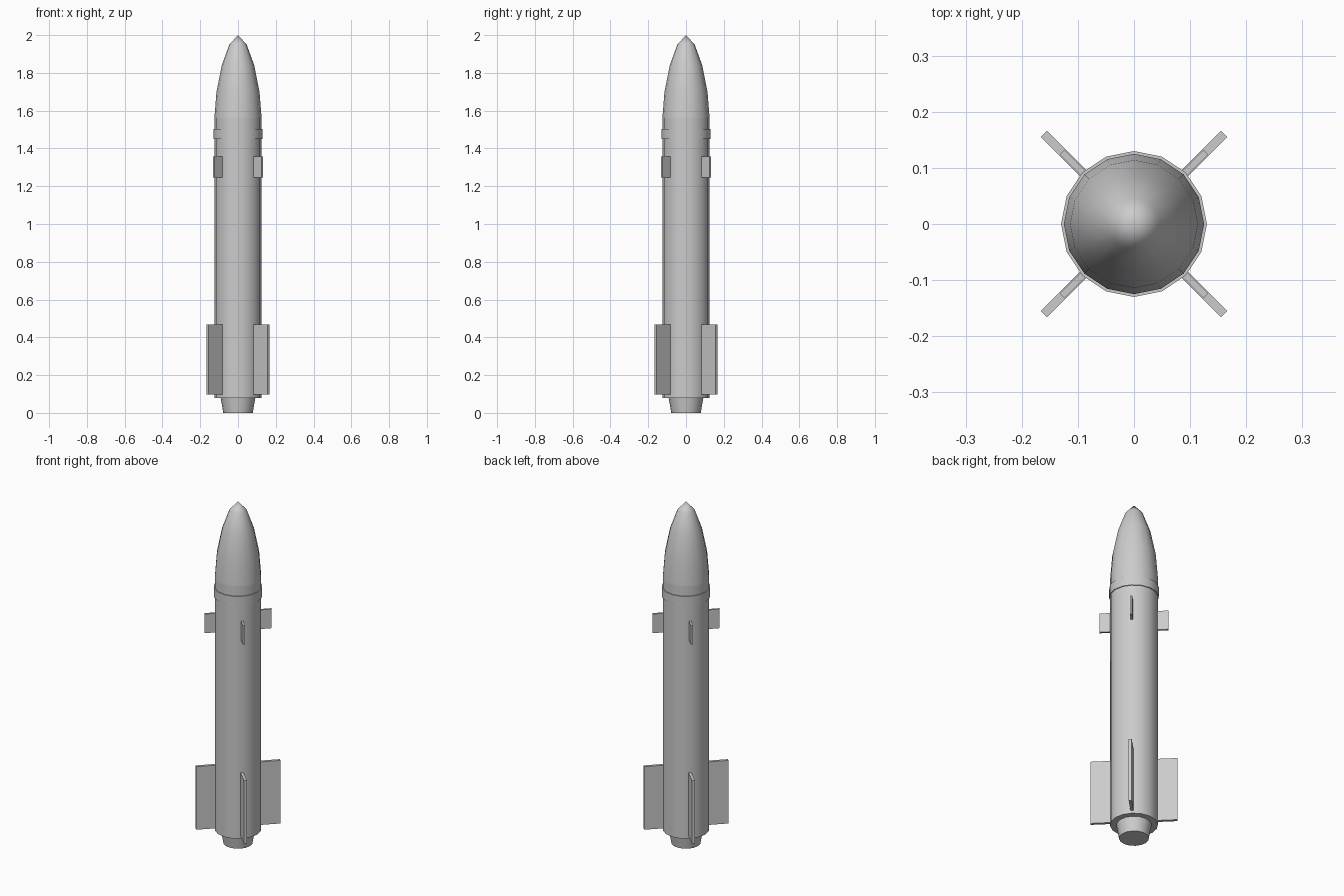
import bpy, bmesh, math
from mathutils import Matrix

if "Cube" in bpy.data.objects:
    bpy.data.objects.remove(bpy.data.objects["Cube"])

SIDES = 16
grey = bpy.data.materials.new("light_grey")
grey.diffuse_color = (0.6, 0.6, 0.6, 1)
grey.use_nodes = True
grey.node_tree.nodes["Principled BSDF"].inputs["Base Color"].default_value = grey.diffuse_color


def finish(bm, name, smooth):
    bmesh.ops.recalc_face_normals(bm, faces=bm.faces)
    me = bpy.data.meshes.new(name)
    bm.to_mesh(me)
    bm.free()
    me.materials.append(grey)
    ob = bpy.data.objects.new(name, me)
    bpy.context.collection.objects.link(ob)
    if smooth:
        bpy.ops.object.select_all(action='DESELECT')
        ob.select_set(True)
        bpy.context.view_layer.objects.active = ob
        bpy.ops.object.shade_smooth_by_angle(angle=math.radians(40))


def lathe(name, profile):
    """Turn (radius, z) points round the z axis; radius 0 makes a tip."""
    bm = bmesh.new()
    rings = []
    for r, z in profile:
        n = SIDES if r > 0 else 1
        rings.append([bm.verts.new((r * math.cos(math.tau * i / SIDES),
                                    r * math.sin(math.tau * i / SIDES), z)) for i in range(n)])
    for a, b in zip(rings, rings[1:]):
        for i in range(SIDES):
            j = (i + 1) % SIDES
            if len(b) == 1:
                bm.faces.new((a[i], a[j], b[0]))
            else:
                bm.faces.new((a[i], a[j], b[j], b[i]))
    for ring in (rings[0], rings[-1]):
        if len(ring) > 1:
            bm.faces.new(ring)
    finish(bm, name, True)


def fins(name, r0, r1, z0, z1, thick):
    """Four flat plates on the diagonals."""
    for k in range(4):
        bm = bmesh.new()
        bmesh.ops.create_cube(bm, size=1)
        m = (Matrix.Rotation(math.radians(45 + 90 * k), 4, 'Z')
             @ Matrix.Translation(((r0 + r1) / 2, 0, (z0 + z1) / 2))
             @ Matrix.Diagonal((r1 - r0, thick, z1 - z0, 1)))
        bmesh.ops.transform(bm, matrix=m, verts=bm.verts)
        finish(bm, f"{name}_{k + 1}", False)


# Body tube, nose, collar and exhaust nozzle
lathe("body", [(0.125, 0.08), (0.125, 1.56)])
lathe("nose_cone", [(0.125, 1.56), (0.114, 1.70), (0.086, 1.84), (0.046, 1.95), (0, 2.0)])
lathe("collar_ring", [(0.13, 1.45), (0.13, 1.503)])
lathe("nozzle", [(0.078, 0), (0.092, 0.08)])

# Tail fins and small forward fins
fins("tail_fin", 0.11, 0.227, 0.097, 0.467, 0.016)
fins("forward_fin", 0.11, 0.181, 1.245, 1.357, 0.012)
